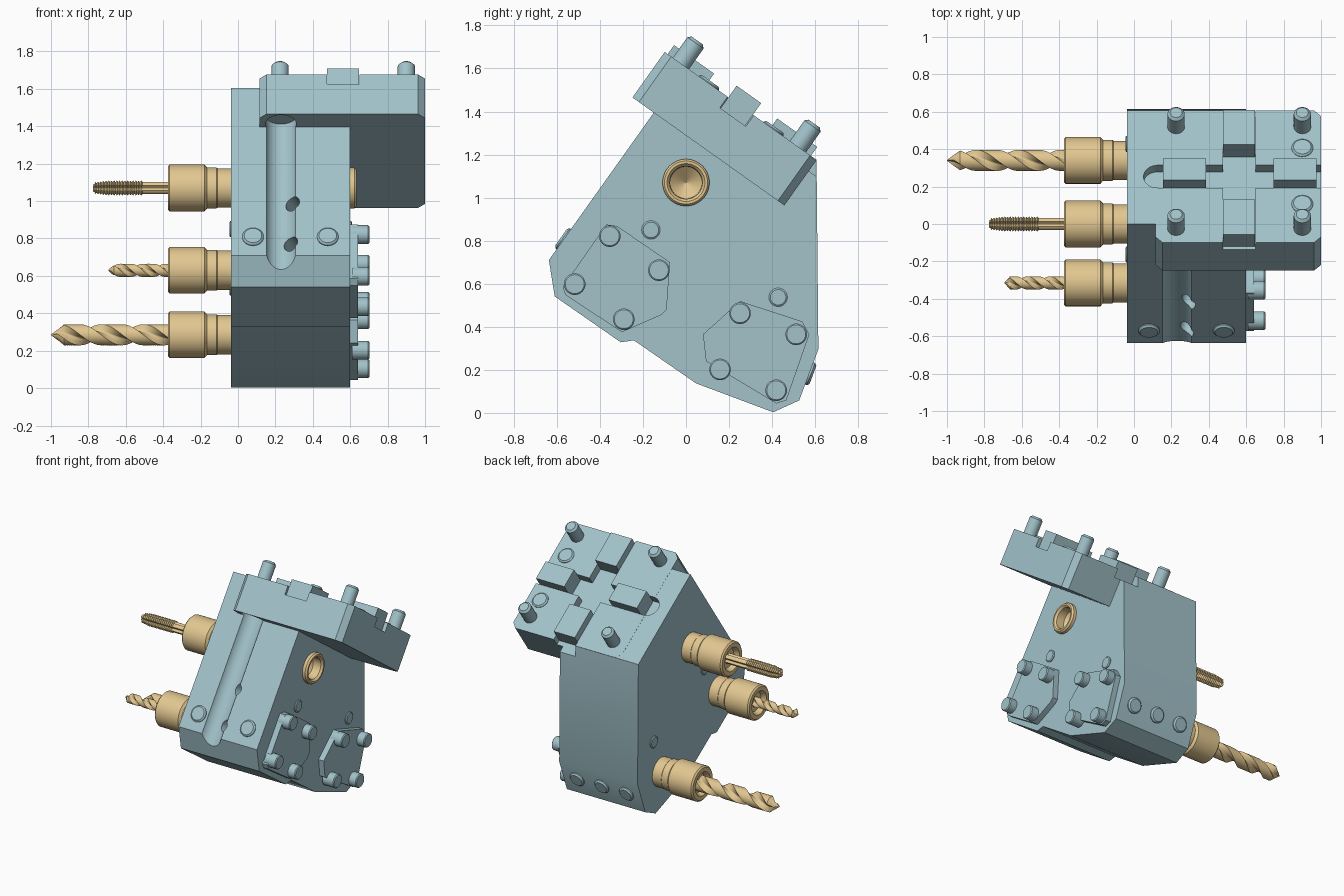
import bpy, bmesh, math
from mathutils import Matrix, Vector

if "Cube" in bpy.data.objects:
    bpy.data.objects.remove(bpy.data.objects["Cube"])

A = math.radians(35.4)
# tilted frame: local x = world x, local y runs down the sloped top, local z is its normal
T = Matrix.Translation((0, 0, 1.605)) @ Matrix.Rotation(-A, 4, 'X')
# side frame: local (x, y, z) -> world (y, z, x)
S = Matrix(((0, 0, 1, 0), (1, 0, 0, 0), (0, 1, 0, 0), (0, 0, 0, 1)))


def material(name, col):
    m = bpy.data.materials.new(name)
    m.diffuse_color = (*col, 1)
    m.use_nodes = True
    m.node_tree.nodes["Principled BSDF"].inputs["Base Color"].default_value = m.diffuse_color
    return m


STEEL = material("blue_steel", (0.36, 0.54, 0.59))
BRASS = material("tool_gold", (0.76, 0.57, 0.28))


def smooth(o):
    bpy.ops.object.select_all(action='DESELECT')
    o.select_set(True)
    bpy.context.view_layer.objects.active = o
    bpy.ops.object.shade_smooth_by_angle(angle=math.radians(32))


def finish(name, bm, M, mat):
    bmesh.ops.recalc_face_normals(bm, faces=bm.faces)
    me = bpy.data.meshes.new(name)
    bm.to_mesh(me)
    bm.free()
    me.transform(M)
    me.materials.append(mat)
    o = bpy.data.objects.new(name, me)
    bpy.context.collection.objects.link(o)
    smooth(o)
    return o


def prism(name, pts, z0, z1, M, mat=STEEL):
    """Extrude a 2D outline from z0 to z1 in frame M."""
    bm = bmesh.new()
    lo = [bm.verts.new((x, y, z0)) for x, y in pts]
    hi = [bm.verts.new((x, y, z1)) for x, y in pts]
    bm.faces.new(lo)
    bm.faces.new(hi)
    for i in range(len(pts)):
        j = (i + 1) % len(pts)
        bm.faces.new((lo[i], lo[j], hi[j], hi[i]))
    return finish(name, bm, M, mat)


def box(name, x0, x1, y0, y1, z0, z1, M):
    return prism(name, [(x0, y0), (x1, y0), (x1, y1), (x0, y1)], z0, z1, M)


def loft(name, pos, direction, rings, mat=STEEL, n=32, section=lambda t: 1, twist=0):
    """Stack rings (distance, radius) along a direction; section shapes them, twist turns them."""
    bm = bmesh.new()
    loops = []
    for z, r in rings:
        loops.append([])
        for i in range(n):
            t = math.tau * i / n
            f = r * section(t)
            loops[-1].append(bm.verts.new((f * math.cos(t + twist * z), f * math.sin(t + twist * z), z)))
    for a, b in zip(loops, loops[1:]):
        for i in range(n):
            j = (i + 1) % n
            bm.faces.new((a[i], a[j], b[j], b[i]))
    bm.faces.new(loops[0])
    bm.faces.new(loops[-1])
    M = Matrix.Translation(pos) @ Vector(direction).to_track_quat('Z', 'Y').to_matrix().to_4x4()
    return finish(name, bm, M, mat)


def pin(name, pos, direction, r, h, c=0.01, back=0.03):
    return loft(name, pos, direction, [(-back, r), (h - c, r), (h, r - c)])


def tdir(*v):
    return T.to_3x3() @ Vector(v)


# main body: side profile, flush with the sloped top
top_back = T @ Vector((0, 0.744, 0))
body = prism("holder_body", [
    (0, 1.605), (top_back.y, top_back.z), (0.615, 0.295), (0.526, 0.058), (0.405, 0.003),
    (0.047, 0.137), (-0.242, 0.337), (-0.303, 0.328), (-0.61, 0.541), (-0.637, 0.71)], -0.037, 0.6, S)

# mounting plate with chamfered corners
c = 0.037
plate = prism("mounting_plate", [
    (0.115 + c, -0.122), (1 - c, -0.122), (1, -0.122 + c), (1, 0.744 - c), (1 - c, 0.744),
    (0.115 + c, 0.744), (0.115, 0.744 - c), (0.115, -0.122 + c)], -0.258, 0.001, T)

# cutters: cross grooves, front channel and its ports, rear sleeve bore
r = 0.074
slot = [(1.1, 0.311 - r), (1.1, 0.311 + r)] + [
    (0.125 - r * math.sin(math.pi * k / 16), 0.311 + r * math.cos(math.pi * k / 16)) for k in range(17)]
cutters = [
    prism("slot_cutter", slot, -0.062, 0.1, T),
    box("groove_cutter", 0.475, 0.65, -0.3, 0.9, -0.062, 0.1, T),
    loft("channel_cutter", T @ Vector((0.23, -0.03, -1.4)), tdir(0, 0, 1), [(0, 0.083), (1.2, 0.083)]),
    loft("bore_cutter", (0.4, 0, 1.07), (1, 0, 0), [(0, 0.107), (0.4, 0.107)]),
]
for x, v in ((0.27, -0.76), (0.26, -1.02)):
    cutters.append(loft("port_cutter", T @ Vector((x, -0.05, v)), tdir(0.3, 1, 0.2), [(0, 0.042), (0.22, 0.042)]))
for o in (body, plate):
    bpy.context.view_layer.objects.active = o
    for cut in cutters if o is body else cutters[:3]:
        m = o.modifiers.new("cut", 'BOOLEAN')
        m.operation, m.solver, m.object = 'DIFFERENCE', 'EXACT', cut
        bpy.ops.object.modifier_apply(modifier=m.name)
    smooth(o)
for cut in cutters:
    bpy.data.objects.remove(cut)

# locating keys in the cross groove
for x0 in (0.155, 0.745):
    box("cross_key", x0, x0 + 0.23, 0.241, 0.381, -0.063, 0.067, T)
for u0 in (-0.105, 0.483):
    box("long_key", 0.477, 0.648, u0, u0 + 0.228, -0.063, 0.052, T)

# clamping bolts and small plugs on the sloped top
for x in (0.225, 0.9):
    for u in (-0.03, 0.637):
        pin("clamp_bolt", T @ Vector((x, u, 0)), tdir(0, 0, 1), 0.046, 0.132, 0.014)
for u in (0.129, 0.497):
    pin("top_plug", T @ Vector((0.9, u, 0)), tdir(0, 0, 1), 0.057, 0.014)

# plugs on the front slope, rear bevel and sides
for x in (0.08, 0.48):
    pin("front_plug", T @ Vector((x, 0, -0.979)), tdir(0, -1, 0), 0.057, 0.016)
for x in (0.08, 0.28, 0.48):
    pin("rear_plug", (x, 0.573, 0.183), (0, 0.237, -0.089), 0.055, 0.018)
for y, z in ((-0.163, 0.85), (0.428, 0.537)):
    loft("side_plug", (0, y, z), (1, 0, 0),
         [(-0.046, 0.036), (-0.041, 0.043), (0.605, 0.043), (0.61, 0.036)])

# side covers, each with four bolts
covers = [
    ([(-0.37, 0.875), (-0.32, 0.868), (-0.075, 0.7), (-0.09, 0.48), (-0.115, 0.455), (-0.298, 0.375),
      (-0.56, 0.548), (-0.573, 0.585)],
     [(-0.354, 0.821), (-0.126, 0.663), (-0.517, 0.598), (-0.289, 0.435)]),
    ([(0.251, 0.519), (0.54, 0.425), (0.573, 0.365), (0.466, 0.058), (0.419, 0.044), (0.093, 0.24), (0.079, 0.365)],
     [(0.251, 0.463), (0.512, 0.365), (0.158, 0.202), (0.419, 0.105)]),
]
for outline, bolts in covers:
    prism("side_cover", outline, 0.59, 0.642, S)
    for y, z in bolts:
        pin("cover_bolt", (0.64, y, z), (1, 0, 0), 0.05, 0.062, 0.006)

# tool collets pointing to -x
collet = [(0, 0.105), (0.11, 0.105), (0.115, 0.109), (0.165, 0.109), (0.17, 0.114), (0.18, 0.125), (0.365, 0.125),
          (0.375, 0.115), (0.375, 0.085), (0.365, 0.078), (0.34, 0.07), (0.34, 0.001)]
tools = {"tap": (0, 1.07), "small_drill": (-0.315, 0.63), "large_drill": (0.34, 0.285)}
for name, (y, z) in tools.items():
    loft(name + "_collet", (0, y, z), (-1, 0, 0), collet, BRASS, 48)

# rear sleeve of the through spindle, with conical recess
loft("spindle_sleeve", (0, 0, 1.07), (1, 0, 0),
     [(0.45, 0.109), (0.622, 0.109), (0.634, 0.1), (0.634, 0.088), (0.62, 0.076), (0.56, 0.074), (0.5, 0.001)],
     BRASS, 48)


# twist drills: two-flute section, twisted, with pointed tip
def two_flutes(t):
    return 1 - 0.6 * max(0, math.cos(2 * t)) ** 0.7


for name, rad, end, tip, pitch in (("large_drill", 0.056, 1.0, 0.07, 0.45), ("small_drill", 0.035, 0.693, 0.03, 0.24)):
    y, z = tools[name]
    stop = end - tip
    rings = [(0.33 + (stop - 0.33) * k / 60, rad) for k in range(61)] + [(end - tip / 2, rad / 2), (end, 0.002)]
    loft(name, (0, y, z), (-1, 0, 0), rings, BRASS, 40, two_flutes, math.tau / pitch)


# tap: straight flutes with thread rings
def four_flutes(t):
    return 1 - 0.4 * max(0, math.cos(4 * t)) ** 0.7


rings = [(0.33, 0.036), (0.5, 0.036)]
for k in range(18):
    taper = 0.008 * max(0, (k - 13) / 4)
    rings += [(0.51 + k * 0.0145, 0.034 - taper), (0.517 + k * 0.0145, 0.043 - taper)]
rings += [(0.766, 0.026), (0.776, 0.02)]
loft("tap", (0, *tools["tap"]), (-1, 0, 0), rings, BRASS, 48, four_flutes)
